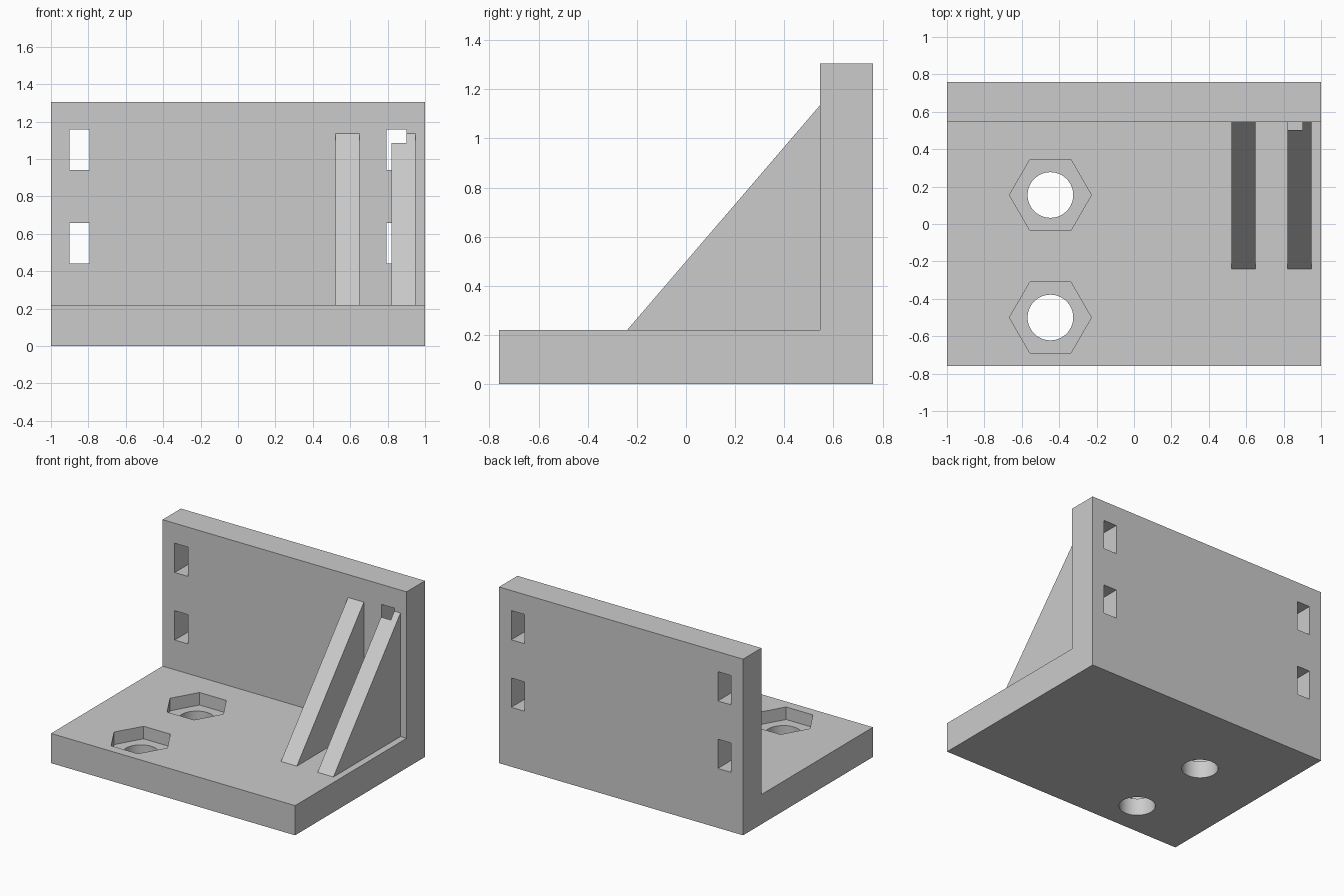
import bpy
import bmesh
import math
from mathutils import Vector

default_cube = bpy.data.objects.get("Cube")
if default_cube:
    bpy.data.objects.remove(default_cube, do_unlink=True)

grey = bpy.data.materials.new("light grey")
grey.use_nodes = True
grey.diffuse_color = (0.6, 0.6, 0.6, 1)
grey.node_tree.nodes["Principled BSDF"].inputs["Base Color"].default_value = (0.6, 0.6, 0.6, 1)


def prism(name, points, direction):
    """Extrude a closed outline along a direction."""
    bm = bmesh.new()
    face = bm.faces.new([bm.verts.new(p) for p in points])
    extruded = bmesh.ops.extrude_face_region(bm, geom=[face])["geom"]
    bmesh.ops.translate(bm, vec=Vector(direction),
                        verts=[v for v in extruded if isinstance(v, bmesh.types.BMVert)])
    bmesh.ops.recalc_face_normals(bm, faces=bm.faces)
    mesh = bpy.data.meshes.new(name)
    bm.to_mesh(mesh)
    bm.free()
    mesh.materials.append(grey)
    obj = bpy.data.objects.new(name, mesh)
    bpy.context.collection.objects.link(obj)
    return obj


def side_prism(name, profile, x0, x1):
    return prism(name, [(x0, y, z) for y, z in profile], (x1 - x0, 0, 0))


def round_prism(name, centre, radius, sides, z0, z1):
    angles = [math.tau * i / sides for i in range(sides)]
    points = [(centre[0] + radius * math.cos(a), centre[1] + radius * math.sin(a), z0)
              for a in angles]
    return prism(name, points, (0, 0, z1 - z0))


def cut(obj, cutters):
    bpy.context.view_layer.objects.active = obj
    for cutter in cutters:
        mod = obj.modifiers.new("cut", 'BOOLEAN')
        mod.operation = 'DIFFERENCE'
        mod.solver = 'EXACT'
        mod.object = cutter
        bpy.ops.object.modifier_apply(modifier=mod.name)


half_depth, base_top, wall_front, wall_top = 0.76, 0.22, 0.545, 1.305

# L-shaped bracket body
body = side_prism("bracket_body", [(-half_depth, 0), (half_depth, 0), (half_depth, wall_top),
                                   (wall_front, wall_top), (wall_front, base_top),
                                   (-half_depth, base_top)], -1, 1)

# Triangular stiffening ribs
rib_profile = [(-0.24, base_top), (wall_front, base_top), (wall_front, 1.135)]
ribs = [side_prism(name, rib_profile, x, x + 0.13)
        for name, x in (("inner_rib", 0.52), ("outer_rib", 0.82))]

# Rectangular strap slots, running slightly past the wall into the outer rib
slots = []
for x in (-0.9, 0.793):
    for z in (0.44, 0.94):
        profile = [(0.503, z), (0.9, z), (0.9, z + 0.217), (0.503, z + 0.217)]
        slots.append(side_prism("slot_cutter", profile, x, x + 0.107))

# Bolt holes with hexagonal nut pockets
bolts = []
for y in (0.155, -0.5):
    bolts.append(round_prism("pocket_cutter", (-0.447, y), 0.219, 6, base_top - 0.093, 0.4))
    bolts.append(round_prism("hole_cutter", (-0.447, y), 0.122, 64, -0.1, 0.3))

cut(body, slots + bolts)
cut(ribs[1], slots[2:])
for cutter in slots + bolts:
    bpy.data.objects.remove(cutter, do_unlink=True)

# Smooth hole walls, sharp edges elsewhere
bpy.ops.object.select_all(action='DESELECT')
body.select_set(True)
bpy.context.view_layer.objects.active = body
bpy.ops.object.shade_smooth_by_angle(angle=math.radians(30))
